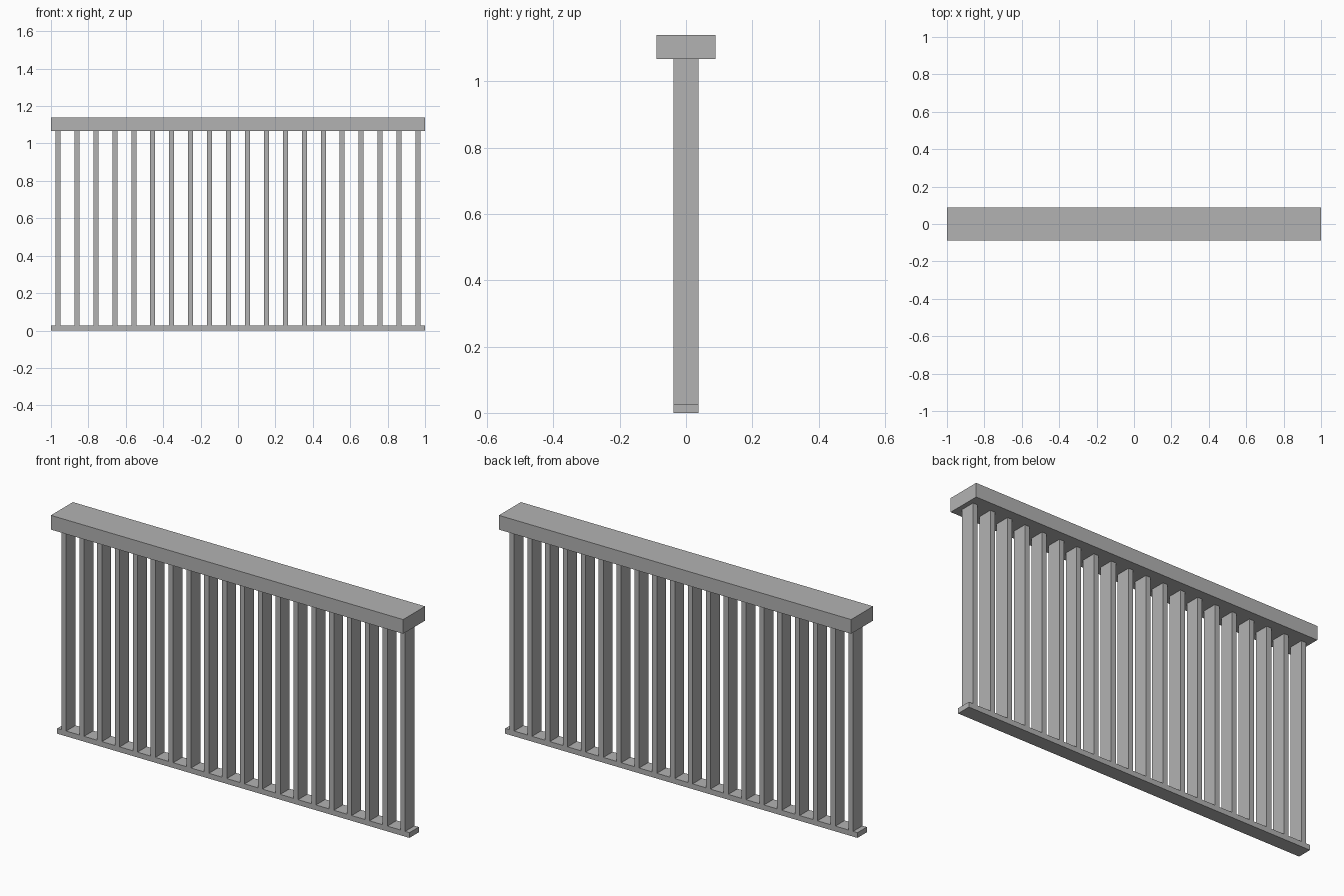
import bpy

if "Cube" in bpy.data.objects:
    bpy.data.objects.remove(bpy.data.objects["Cube"])

grey = bpy.data.materials.new("plain grey")
grey.diffuse_color = (0.448, 0.448, 0.448, 1)
grey.use_nodes = True
grey.node_tree.nodes["Principled BSDF"].inputs["Base Color"].default_value = grey.diffuse_color


def box(name, x, z0, z1, half_x, half_y):
    """Box centred on y = 0, spanning z0..z1."""
    bpy.ops.mesh.primitive_cube_add(size=2, location=(x, 0, (z0 + z1) / 2))
    ob = bpy.context.object
    ob.name = name
    ob.scale = (half_x, half_y, (z1 - z0) / 2)
    bpy.ops.object.transform_apply(location=False, rotation=False, scale=True)
    ob.data.materials.append(grey)
    return ob


RAIL_TOP, RAIL_BOTTOM, BASE_TOP = 1.14, 1.067, 0.027
HALF_DEPTH = 0.0378

# Wide handrail and thin base strip
box("handrail", 0, RAIL_BOTTOM, RAIL_TOP, 1.0, 0.089)
box("base_rail", 0, 0, BASE_TOP, 1.0, HALF_DEPTH)

# Evenly spaced balusters, flush with the base strip
COUNT, END_X = 20, 0.9625
for i in range(COUNT):
    x = -END_X + 2 * END_X * i / (COUNT - 1)
    box(f"baluster_{i + 1:02d}", x, BASE_TOP, RAIL_BOTTOM, 0.0133, HALF_DEPTH)
